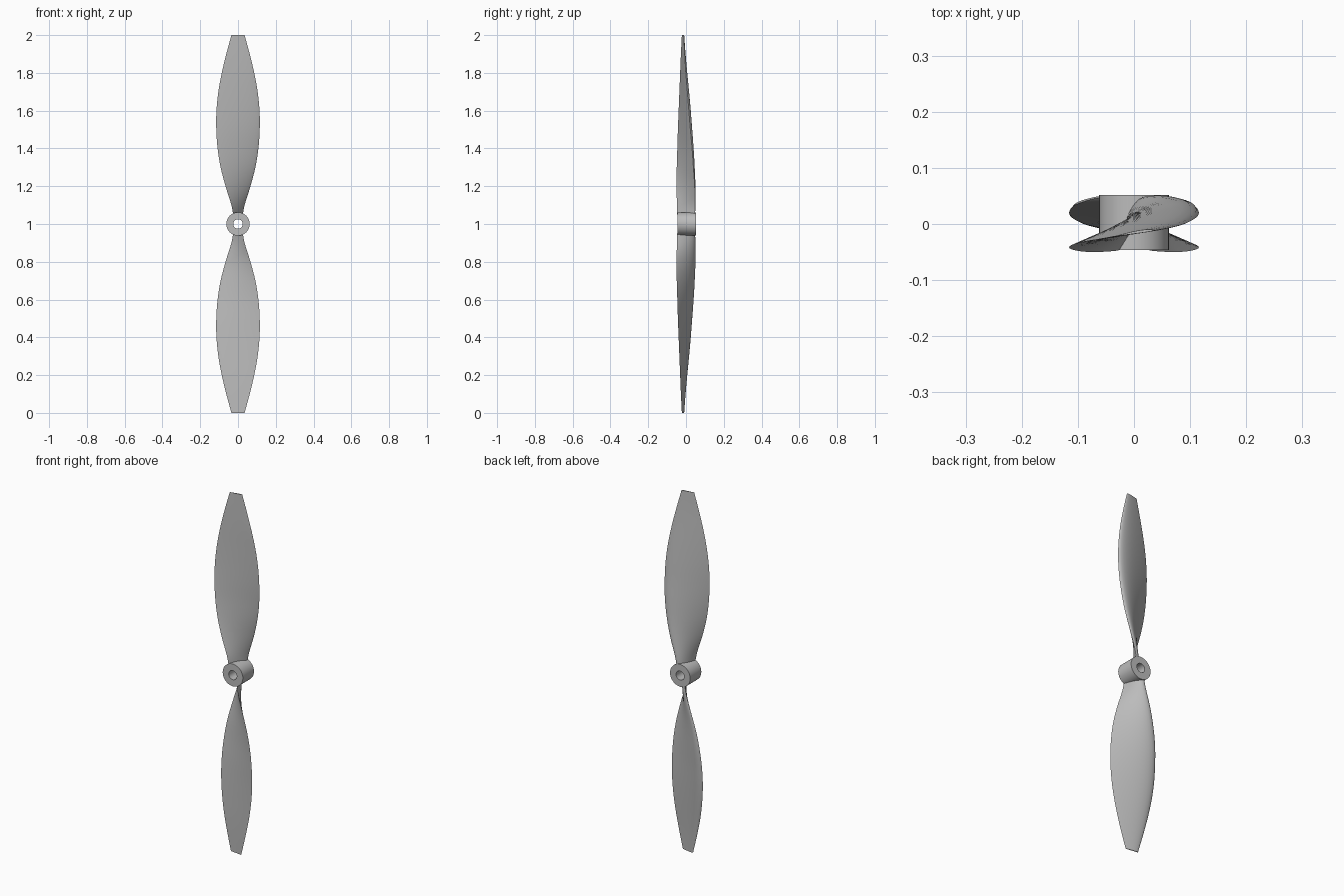
import bpy, bmesh, math
from mathutils import Matrix, Vector

cube = bpy.data.objects.get("Cube")
if cube:
    bpy.data.objects.remove(cube, do_unlink=True)

grey = bpy.data.materials.new("light grey")
grey.use_nodes = True
grey.diffuse_color = (0.5, 0.5, 0.5, 1)
grey.node_tree.nodes["Principled BSDF"].inputs["Base Color"].default_value = (0.5, 0.5, 0.5, 1)

AXIS = Vector((0, 0, 1))  # shaft centre

# Blade stations: radius, half width, half pitch depth, centre depth, thickness ratio
STATIONS = [
    (0.04, 0.024, 0.046, 0.0, 0.2),
    (0.1, 0.035, 0.048, 0.0, 0.17),
    (0.2, 0.066, 0.048, -0.002, 0.13),
    (0.3, 0.092, 0.044, -0.005, 0.12),
    (0.4, 0.108, 0.039, -0.007, 0.11),
    (0.5, 0.115, 0.033, -0.01, 0.105),
    (0.6, 0.114, 0.027, -0.012, 0.1),
    (0.7, 0.104, 0.021, -0.014, 0.095),
    (0.8, 0.086, 0.015, -0.016, 0.09),
    (0.9, 0.062, 0.01, -0.017, 0.08),
    (1.0, 0.035, 0.005, -0.017, 0.07),
]


def smooth_stations(steps=4):
    """Catmull-Rom curve through the blade stations."""
    pts = [Vector(s) for s in STATIONS]
    pts = [2 * pts[0] - pts[1]] + pts + [2 * pts[-1] - pts[-2]]
    out = []
    for a, b, c, d in zip(pts, pts[1:], pts[2:], pts[3:]):
        for i in range(steps):
            t = i / steps
            out.append(b + (c - a) * t / 2 + (2 * a - 5 * b + 4 * c - d) * t * t / 2
                       + (3 * b - a - 3 * c + d) * t ** 3 / 2)
    return out + [pts[-2]]


def airfoil(n=14):
    """Closed section: chord position and height, domed back and nearly flat face."""
    us = [(1 - math.cos(math.pi * i / n)) / 2 for i in range(n + 1)]

    def half(u):
        return 5 * (0.2969 * math.sqrt(u) - 0.126 * u - 0.3516 * u ** 2
                    + 0.2843 * u ** 3 - 0.1036 * u ** 4)
    back = [(u, 1.75 * half(u)) for u in us]
    face = [(u, -0.25 * half(u)) for u in us[-2:0:-1]]
    return back + face


def finish(bm, name):
    bmesh.ops.recalc_face_normals(bm, faces=bm.faces)
    mesh = bpy.data.meshes.new(name)
    bm.to_mesh(mesh)
    bm.free()
    mesh.materials.append(grey)
    obj = bpy.data.objects.new(name, mesh)
    bpy.context.collection.objects.link(obj)
    bpy.ops.object.select_all(action="DESELECT")
    obj.select_set(True)
    bpy.context.view_layer.objects.active = obj
    bpy.ops.object.shade_smooth_by_angle(angle=math.radians(40))
    return obj


def bridge(bm, a, b):
    n = len(a)
    for i in range(n):
        bm.faces.new((a[i], a[(i + 1) % n], b[(i + 1) % n], b[i]))


# Twisted blades, the lower one turned half way round the shaft
def make_blade(name, turn):
    bm = bmesh.new()
    rings = []
    for r, hw, dy, centre, ratio in smooth_stations():
        lead = Vector((hw, dy, 0))
        out = Vector((-dy, hw, 0)).normalized()
        thick = ratio * 2 * lead.length
        origin = Vector((0, centre, r))
        rings.append([bm.verts.new(origin + lead * (1 - 2 * u) + out * h * thick)
                      for u, h in airfoil()])
    for a, b in zip(rings, rings[1:]):
        bridge(bm, a, b)
    bm.faces.new(rings[0])
    bm.faces.new(rings[-1])
    bm.transform(Matrix.Translation(AXIS) @ Matrix.Rotation(turn, 4, "Y"))
    finish(bm, name)


make_blade("upper_blade", 0)
make_blade("lower_blade", math.pi)

# Hub: a tube along y, bored for the shaft
bm = bmesh.new()
rings = []
for radius, y in [(0.062, -0.046), (0.062, 0.052), (0.025, 0.052), (0.025, -0.046)]:
    angles = [math.tau * i / 48 for i in range(48)]
    rings.append([bm.verts.new(AXIS + Vector((radius * math.cos(a), y, radius * math.sin(a))))
                  for a in angles])
for i in range(4):
    bridge(bm, rings[i], rings[(i + 1) % 4])
finish(bm, "hub")
